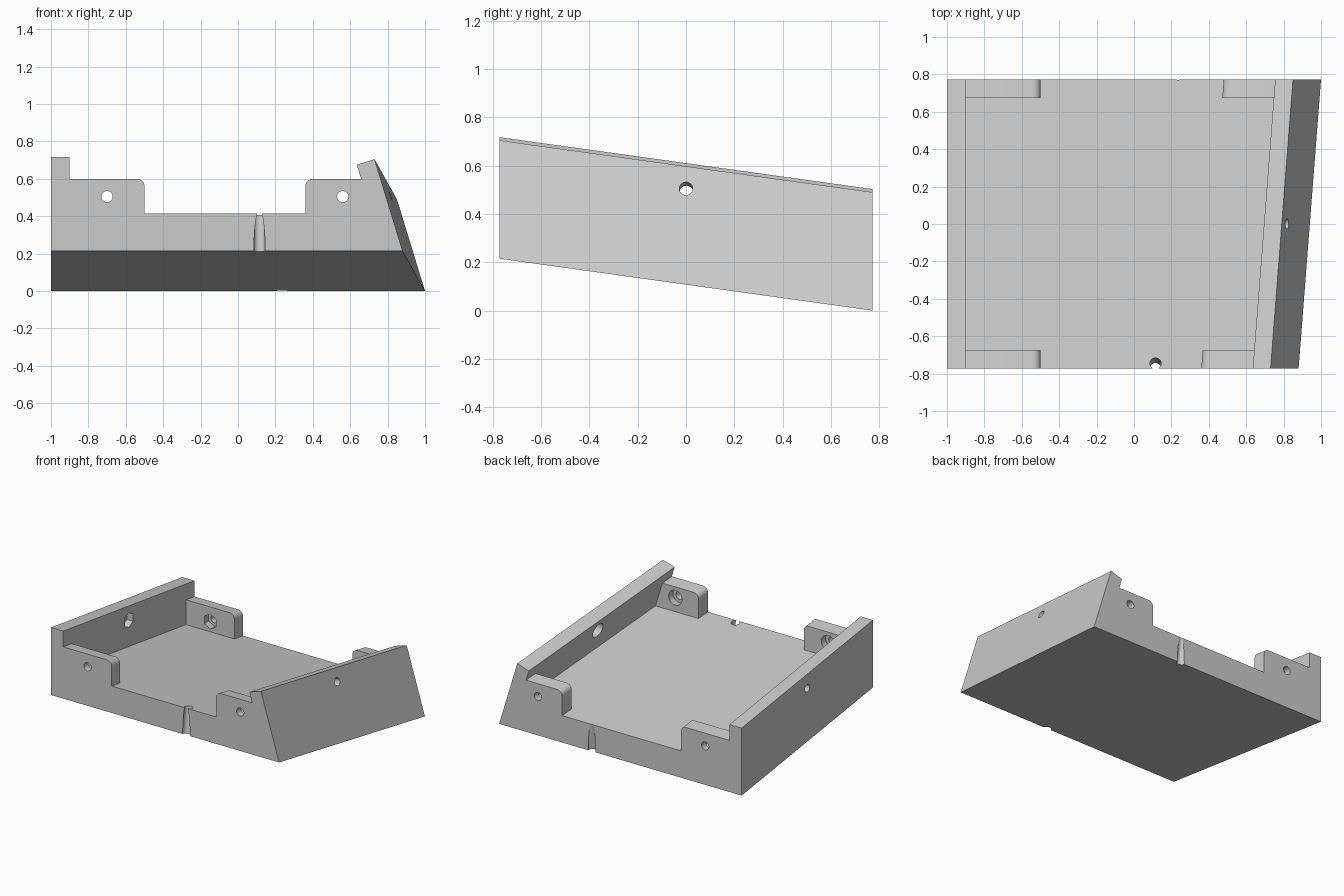
import bpy, bmesh, math
from mathutils import Vector

if "Cube" in bpy.data.objects:
    bpy.data.objects.remove(bpy.data.objects["Cube"])

D = 0.773            # half depth
DROP, SKEW = 0.215, 0.12   # fall in z and sideways run of the right side, front to back
THICK = 0.1          # lug thickness


def place(x, z, y):
    t = (y + D) / (2 * D)
    return Vector((x + (SKEW * t if x > 0.2 else 0), y, z - DROP * t))


def loft(name, profile, y0, y1):
    """Profile (x, z) as seen at the front, extruded along the slope."""
    bm = bmesh.new()
    a = [bm.verts.new(place(x, z, y0)) for x, z in profile]
    b = [bm.verts.new(place(x, z, y1)) for x, z in profile]
    bm.faces.new(a)
    bm.faces.new(b[::-1])
    n = len(a)
    for i in range(n):
        j = (i + 1) % n
        bm.faces.new((a[i], b[i], b[j], a[j]))
    bmesh.ops.recalc_face_normals(bm, faces=bm.faces)
    me = bpy.data.meshes.new(name)
    bm.to_mesh(me)
    bm.free()
    ob = bpy.data.objects.new(name, me)
    bpy.context.collection.objects.link(ob)
    return ob


def combine(target, other, op):
    m = target.modifiers.new("bool", 'BOOLEAN')
    m.object, m.operation, m.solver = other, op, 'EXACT'
    bpy.context.view_layer.objects.active = target
    bpy.ops.object.modifier_apply(modifier=m.name)
    bpy.data.objects.remove(other, do_unlink=True)


def bore(target, p0, p1, r, sides=32):
    p0, p1 = Vector(p0), Vector(p1)
    d = p1 - p0
    bpy.ops.mesh.primitive_cylinder_add(vertices=sides, radius=r, depth=d.length, location=(p0 + p1) / 2)
    c = bpy.context.object
    c.name = "bore_cutter"
    c.hide_render = True
    c.rotation_euler = d.to_track_quat('Z', 'Y').to_euler()
    bpy.context.view_layer.update()
    combine(target, c, 'DIFFERENCE')


# Tray: floor with an upright left wall and a leaning right wall
tray = loft("sloped_tray", [(-1, .215), (.88, .215), (.73, .705), (.635, .675),
                            (.715, .415), (-.9, .415), (-.9, .718), (-1, .718)], -D, D)


def corner(x, side, z=.60, r=.04):
    """Rounded free corner of a lug, from its side up to its top."""
    return [(x - side * r + side * r * math.cos(a), z - r + r * math.sin(a))
            for a in [i * math.pi / 16 for i in range(9)]]


# Four mounting lugs
left = [(-.95, .35), (-.5, .35)] + corner(-.5, 1) + [(-.95, .60)]
right = [(.75, .35), (.36, .35)] + corner(.36, -1) + [(.70, .60)]
for y0, y1 in ((-D, -D + THICK), (D - THICK, D)):
    for prof in (left, right):
        combine(tray, loft("mounting_lug", prof, y0, y1), 'UNION')

# Lug holes: round counterbores at the front, hexagonal nut pockets at the back
for x in (-.70, .56):
    for s, sides in ((-1, 32), (1, 6)):
        c = place(x, .505, s * D)
        inward = Vector((0, -s, 0))
        bore(tray, c - inward * .05, c + inward * .15, .03)
        bore(tray, c + inward * .05, c + inward * .15, .055, sides)

# Left wall hole with nut pocket
bore(tray, (-1.05, 0, .505), (-.85, 0, .505), .028)
bore(tray, (-.95, 0, .505), (-.85, 0, .505), .055, 6)

# Right wall hole, square to the leaning face
n = Vector((-.15, 0, .49)).cross(Vector((-SKEW, -2 * D, DROP))).normalized()
if n.x > 0:
    n = -n
c = Vector((.818, 0, .505))
bore(tray, c - n * .05, c + n * .16, .028)
bore(tray, c + n * .05, c + n * .16, .055)

# Edge grooves at front and back, square to the sloped underside
up = Vector((0, DROP / (2 * D), 1)).normalized()
for x, s in ((.115, -1), (.235, 1)):
    p = Vector((x, s * D, 0 if s > 0 else DROP))
    bore(tray, p - up * .1, p + up * .3, .03)

bpy.ops.object.select_all(action='DESELECT')
tray.select_set(True)
bpy.context.view_layer.objects.active = tray
bpy.ops.object.shade_smooth_by_angle(angle=math.radians(25))
